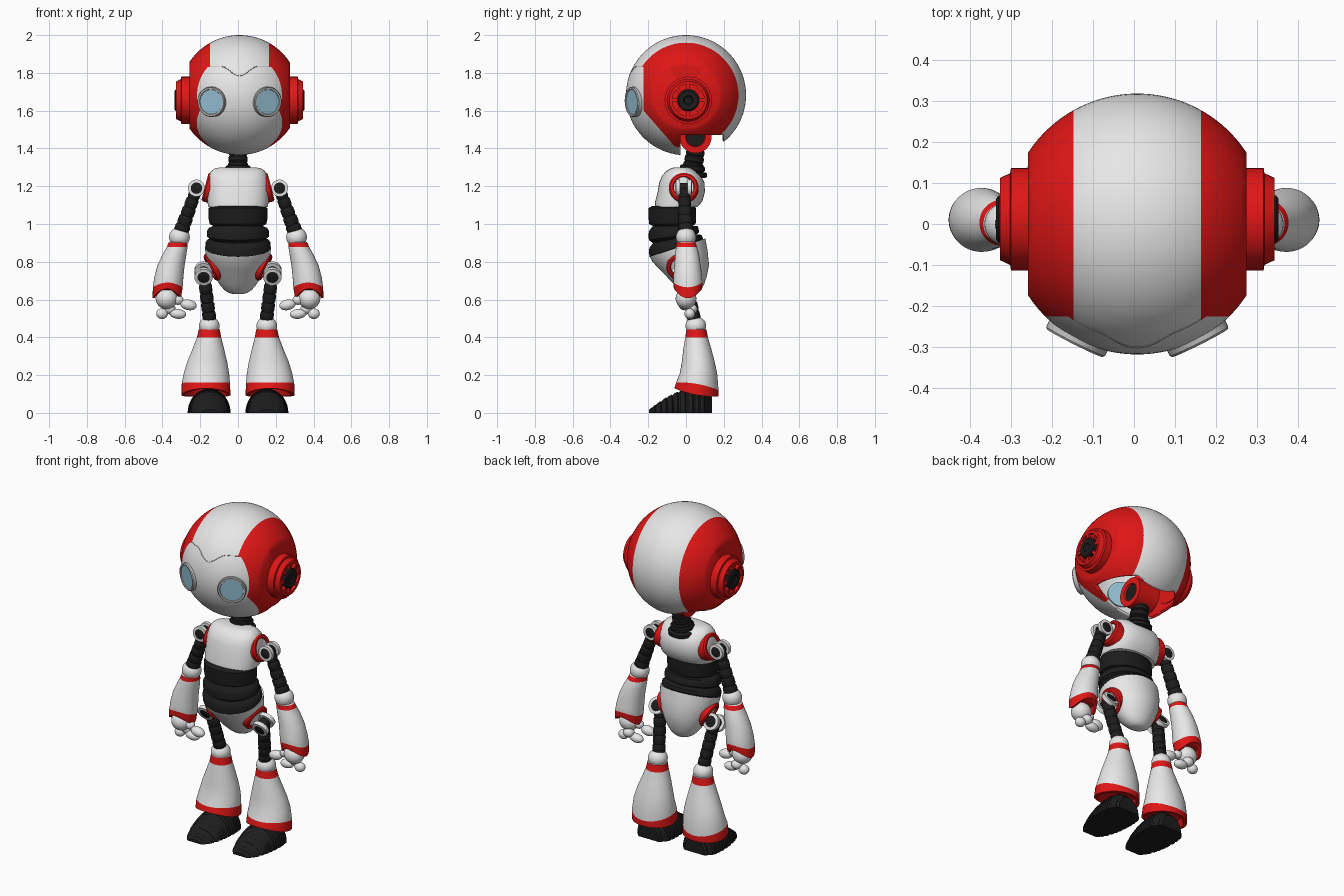
import bpy, bmesh, math
from mathutils import Vector, Matrix

if "Cube" in bpy.data.objects:
    bpy.data.objects.remove(bpy.data.objects["Cube"])

def material(name, *rgb):
    m = bpy.data.materials.new(name)
    m.diffuse_color = (*rgb, 1)
    m.use_nodes = True
    m.node_tree.nodes["Principled BSDF"].inputs["Base Color"].default_value = m.diffuse_color
    return m

MATS = [material("white", .8, .8, .8), material("red", .75, .008, .008),
        material("black", .012, .012, .012), material("grey", .52, .52, .52),
        material("pale_blue", .3, .53, .66)]
W, R, K, G, B = range(5)

def finish(name, bm, mirror=False, angle=35):
    bmesh.ops.remove_doubles(bm, verts=bm.verts, dist=1e-5)
    bmesh.ops.recalc_face_normals(bm, faces=bm.faces)
    me = bpy.data.meshes.new(name)
    bm.to_mesh(me)
    bm.free()
    for m in MATS:
        me.materials.append(m)
    ob = bpy.data.objects.new(name, me)
    bpy.context.collection.objects.link(ob)
    bpy.ops.object.select_all(action='DESELECT')
    ob.select_set(True)
    bpy.context.view_layer.objects.active = ob
    bpy.ops.object.shade_smooth_by_angle(angle=math.radians(angle))
    if mirror:
        ob.modifiers.new("mirror", 'MIRROR').use_mirror_merge = False
    return ob

def skin(rings, bands):
    """Bridge point rings; bands gives a colour per gap (or one colour)."""
    bm = bmesh.new()
    loops = [[bm.verts.new(p) for p in r] for r in rings]
    n = len(loops[0])
    col = lambda i: bands if isinstance(bands, int) else bands[i]
    for i, (a, b) in enumerate(zip(loops, loops[1:])):
        for j in range(n):
            k = (j + 1) % n
            bm.faces.new((a[j], a[k], b[k], b[j])).material_index = col(i)
    for lp, i in ((loops[0], 0), (loops[-1], len(loops) - 2)):
        if (lp[0].co - lp[n // 2].co).length > 1e-4:
            bm.faces.new(lp).material_index = col(i)
    return bm

def lathe(name, origin, axis, profile, bands, mirror=False, seg=40):
    q = Vector((0, 0, 1)).rotation_difference(Vector(axis).normalized())
    ang = [2 * math.pi * j / seg for j in range(seg)]
    rings = [[Vector(origin) + q @ Vector((r * math.cos(a), r * math.sin(a), t)) for a in ang]
             for t, r in profile]
    return finish(name, skin(rings, bands), mirror)

def loft(name, rows, bands, mirror=False, power=2.0, seg=48):
    """rows: z, cx, cy, rx, ry, optional tilt along y, optional scallop."""
    rings = []
    for row in rows:
        z, cx, cy, rx, ry, tilt, scal = (list(row) + [0, 0])[:7]
        ring = []
        for j in range(seg):
            c, s = math.cos(2 * math.pi * j / seg), math.sin(2 * math.pi * j / seg)
            x = rx * math.copysign(abs(c) ** (2 / power), c)
            y = ry * math.copysign(abs(s) ** (2 / power), s)
            ring.append(Vector((cx + x, cy + y, z + tilt * y + scal * s * s)))
        rings.append(ring)
    return finish(name, skin(rings, bands), mirror, 40)

def ribbed(name, a, b, r1, r2, ribs, mirror=False):
    d = Vector(b) - Vector(a)
    prof = []
    for i in range(ribs):
        r = r1 + (r2 - r1) * i / (ribs - 1)
        for u, k in ((0, .88), (.2, 1), (.8, 1), (1, .88)):
            prof.append((d.length * (i + u) / ribs, r * k))
    return lathe(name, a, d, prof, K, mirror, 24)

def ball(name, c, size, colour=W, mirror=True, turn=0):
    bm = bmesh.new()
    m = Matrix.Translation(c) @ Matrix.Rotation(turn, 4, 'Y') @ Matrix.Diagonal((*size, 1))
    bmesh.ops.create_uvsphere(bm, u_segments=28, v_segments=16, radius=1, matrix=m)
    for f in bm.faces:
        f.material_index = colour
    return finish(name, bm, mirror)

def knuckle(name, c, axis, s=1.0):
    half = [(.044, 0), (.044, .026), (.042, .03), (.042, .045), (.02, .045), (.02, .028)]
    prof = [(-t * s, r * s) for t, r in half] + [(t * s, r * s) for t, r in half[::-1]]
    lathe(name, c, axis, prof, [K, K, W, W, W, K, W, W, W, K, K], True, 32)

# Head shell: sphere turned about x with flat sides and an opening below
HR, HZ, SIDE, STRIPE = .318, 1.682, .266, .155
xs = [STRIPE * i / 14 for i in range(-14, 15)]
outer = [STRIPE + (SIDE - STRIPE) * i / 10 for i in range(1, 11)]
xs = [-x for x in outer[::-1]] + xs + outer
rings = []
for x in [None] + xs + [None]:
    r = 0 if x is None else math.sqrt(HR ** 2 - x * x)
    px = (-SIDE if not rings else SIDE) if x is None else x
    rings.append([Vector((px, r * math.cos(a), HZ + r * math.sin(a)))
                  for a in (2 * math.pi * j / 96 for j in range(96))])
bm = skin(rings, W)
bmesh.ops.remove_doubles(bm, verts=bm.verts, dist=1e-5)
for co, no in (((0, -.225, 0), (0, 1, 0)), ((0, 0, 1.83), (0, 0, 1)),
               ((0, -.225, 1.6), (0, .2, .175)), ((0, -.03, 0), (0, 1, 0)),
               ((0, .2, 0), (0, 1, 0)), ((0, 0, 1.47), (0, 0, 1))):
    bmesh.ops.bisect_plane(bm, geom=bm.verts[:] + bm.edges[:] + bm.faces[:],
                           plane_co=co, plane_no=no, dist=1e-5)
hole = []
for f in bm.faces:
    x, y, z = f.calc_center_median()
    face = z < 1.83 and (y < -.225 or .2 * (y + .225) + .175 * (z - 1.6) < 0)
    f.material_index = R if abs(x) > STRIPE and not face else W
    if -.03 < y < .2 and z < 1.47:
        hole.append(f)
bmesh.ops.delete(bm, geom=hole, context='FACES')
head = finish("head_shell", bm)
sol = head.modifiers.new("thickness", 'SOLIDIFY')
sol.thickness, sol.offset = .012, -1

# Ears: stepped boss, spokes and hub
ear = (0, .012, 1.655)
boss = lathe("ear_boss", ear, (1, 0, 0),
             [(.25, .125), (.308, .125), (.31, .112), (.335, .1), (.335, .085), (.318, .085), (.318, 0)],
             R, True)
hub = lathe("ear_hub", ear, (1, 0, 0),
            [(.3, .058), (.338, .058), (.344, .05), (.344, .025), (.336, .02), (.336, 0)], K, True)
bm = bmesh.new()
for i in range(8):
    m = (Matrix.Translation(ear) @ Matrix.Rotation(i * math.pi / 4, 4, 'X')
         @ Matrix.Translation((.325, 0, .072)) @ Matrix.Diagonal((.018, .018, .035, 1)))
    bmesh.ops.create_cube(bm, size=1, matrix=m)
for f in bm.faces:
    f.material_index = R
spokes = finish("ear_spokes", bm, True)

# Eyes: rim and lens
eyes = lathe("eye", (.145, -.275, 1.647), (.447, -.89, -.05),
             [(-.03, 0), (-.03, .08), (.012, .08), (.017, .076), (.016, .067), (.012, .065), (.012, 0)],
             [B, G, G, G, G, B], True)

# Brow seam
cu = bpy.data.curves.new("brow_seam", 'CURVE')
cu.dimensions, cu.bevel_depth = '3D', .002
sp = cu.splines.new('POLY')
sp.points.add(30)
for i, p in enumerate(sp.points):
    x = -.155 + .31 * i / 30
    z = 1.81 - .025 * math.cos(math.pi * min(abs(x) / .1, 1))
    p.co = (x, -math.sqrt(HR ** 2 - x * x - (z - HZ) ** 2), z, 1)
cu.materials.append(MATS[G])
seam = bpy.data.objects.new("brow_seam", cu)
bpy.context.collection.objects.link(seam)
for ob in (head, boss, hub, spokes, eyes, seam):
    ob.location.x = .008

# Neck
lathe("neck_pivot", (0, .05, 1.46), (1, 0, 0),
      [(-.06, 0), (-.06, .048), (-.07, .052), (-.07, .085), (.07, .085), (.07, .052), (.06, .048), (.06, 0)],
      [K, R, R, R, R, R, K])
ribbed("neck", (0, .035, 1.29), (0, .058, 1.43), .054, .046, 4)
ribbed("neck_base", (0, .03, 1.25), (0, .036, 1.31), .08, .066, 2)

# Torso
loft("chest", [(1.09, 0, -.052, .145, .1), (1.09, 0, -.052, .157, .113), (1.12, 0, -.038, .163, .125),
               (1.17, 0, -.025, .166, .125), (1.22, 0, -.022, .163, .12), (1.255, 0, -.024, .155, .103),
               (1.28, 0, -.026, .143, .08), (1.295, 0, -.026, .122, .055), (1.3, 0, -.026, .09, .035)],
     W, power=2.4)
loft("waist", [(1.095, 0, -.07, .14, .11), (1.085, 0, -.072, .155, .126), (1.03, 0, -.072, .156, .126),
               (1.0, 0, -.072, .15, .123), (.99, 0, -.07, .13, .105), (.978, 0, -.068, .155, .126, .1),
               (.965, 0, -.066, .164, .132, .12), (.935, 0, -.064, .165, .133, .15),
               (.922, 0, -.06, .145, .115, .2), (.91, 0, -.058, .165, .134, .25),
               (.9, 0, -.056, .172, .14, .28), (.875, 0, -.052, .173, .142, .33),
               (.86, 0, -.05, .155, .13, .33)], K)
loft("pelvis", [(.87, 0, -.045, .16, .13, .33), (.875, 0, -.045, .175, .147, .33),
                (.83, 0, -.032, .17, .146, .2), (.77, 0, -.008, .146, .13, .1),
                (.72, 0, .006, .122, .104, .03), (.68, 0, .016, .098, .08), (.65, 0, .024, .072, .056),
                (.635, 0, .028, .048, .038), (.63, 0, .028, .03, .025)], W)
cup = [(-.04, .078), (.02, .078), (.028, .07), (.028, .057), (.018, .053), (.018, 0)]
lathe("shoulder_cup", (.148, -.012, 1.19), (.97, 0, .25), cup, [R, R, R, R, W], True)
lathe("hip_cup", (.125, -.025, .778), (.89, -.1, -.45), cup, [R, R, R, R, W], True)

# Arms
knuckle("shoulder_joint", (.22, -.012, 1.19), (0, 1, 0))
ribbed("upper_arm", (.222, -.01, 1.18), (.305, 0, .95), .032, .04, 5, True)
ball("elbow", (.31, 0, .93), (.055, .053, .053))
loft("forearm", [(.908, .317, 0, .04, .04), (.902, .317, 0, .05, .05), (.878, .322, .003, .055, .056),
                 (.84, .336, .006, .063, .063), (.78, .355, .008, .072, .07), (.72, .366, .009, .077, .076),
                 (.665, .372, .01, .079, .078, 0, .025), (.607, .377, .01, .075, .074, 0, .05),
                 (.607, .377, .01, .064, .062, 0, .05), (.65, .375, .01, .055, .055)],
     [W, R, W, W, W, W, R, R, R], True)
ball("palm", (.378, 0, .605), (.058, .055, .055))
ball("thumb", (.262, -.01, .572), (.044, .028, .028), turn=-.2)
ball("thumb_base", (.318, -.005, .597), (.03, .025, .025))
ball("inner_finger", (.318, .02, .524), (.044, .027, .026), turn=-.1)
ball("middle_finger", (.362, .03, .55), (.032, .03, .028))
ball("outer_finger", (.402, .02, .525), (.031, .028, .028))

# Legs
knuckle("hip_joint", (.182, -.015, .738), (0, .88, .45), 1.08)
ribbed("upper_leg", (.18, -.01, .73), (.15, .045, .49), .034, .036, 5, True)
ball("knee", (.152, .052, .46), (.055, .055, .05))
loft("lower_leg", [(.447, .152, .055, .04, .04), (.441, .152, .055, .056, .053), (.4, .153, .056, .064, .06),
                   (.34, .157, .06, .083, .074), (.27, .163, .065, .106, .087), (.21, .167, .066, .12, .099),
                   (.153, .17, .06, .128, .112, -.18, -.012), (.095, .17, .055, .13, .117, -.18, .014),
                   (.095, .17, .055, .112, .1, -.18, .014), (.13, .165, .055, .1, .09)],
     [W, R, W, W, W, W, R, R, R], True)

# Ribbed feet: rounded arches lofted from toe to heel
foot = [(-.195, .05, .018), (-.16, .078, .045), (-.1, .1, .085), (-.04, .11, .115),
        (.04, .114, .13), (.1, .105, .12), (.142, .065, .08)]
rings = []
for (y0, w0, h0), (y1, w1, h1) in zip(foot, foot[1:]):
    for u, k in ((0, .93), (.12, 1), (.42, 1), (.5, .93), (.62, 1), (.92, 1)):
        w, h, y = (w0 + (w1 - w0) * u) * k, (h0 + (h1 - h0) * u) * k, y0 + (y1 - y0) * u
        rings.append([Vector((.153 + w * math.cos(a), y, max(0, h * math.sin(a))))
                      for a in (math.pi * 2 * j / 40 for j in range(40))])
finish("foot", skin(rings, K), True)
